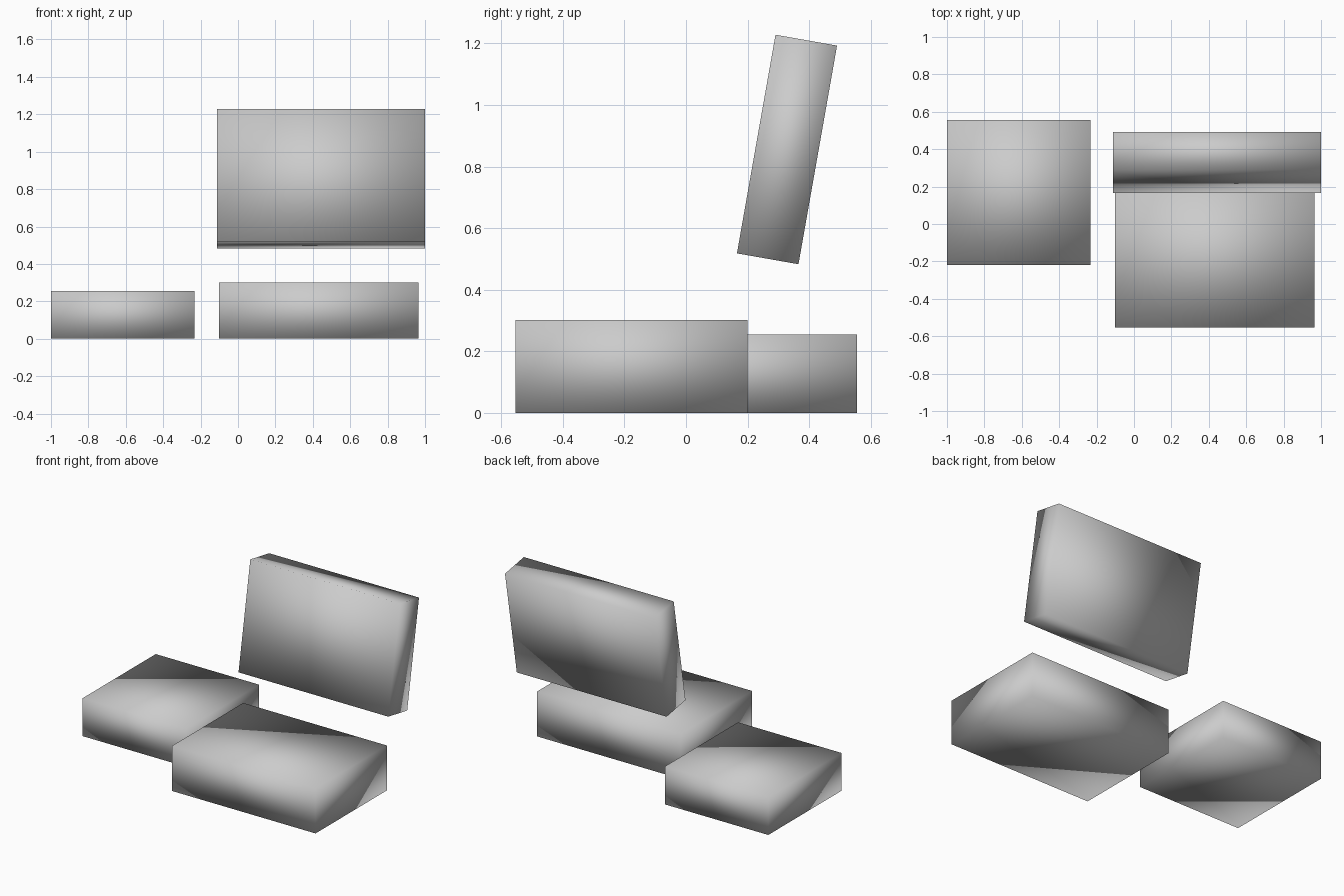
import bpy
from math import radians

if "Cube" in bpy.data.objects:
    bpy.data.objects.remove(bpy.data.objects["Cube"])


def cushion(name, center, size, tilt=0.0):
    """Plain block with softened shading, leaning back by tilt degrees."""
    bpy.ops.mesh.primitive_cube_add(size=1, location=center)
    obj = bpy.context.object
    obj.name = name
    obj.scale = size
    bpy.ops.object.transform_apply(location=False, rotation=False, scale=True)
    obj.rotation_euler.x = radians(-tilt)
    bpy.ops.object.shade_smooth()
    return obj


# Low block on the left
cushion("side_cushion", (-0.616, 0.168, 0.127), (0.768, 0.776, 0.254))

# Larger block at the front right
cushion("seat_cushion", (0.431, -0.177, 0.151), (1.066, 0.755, 0.302))

# Raised slab leaning backwards
cushion("back_cushion", (0.444, 0.328, 0.8555), (1.112, 0.203, 0.721), tilt=10)
